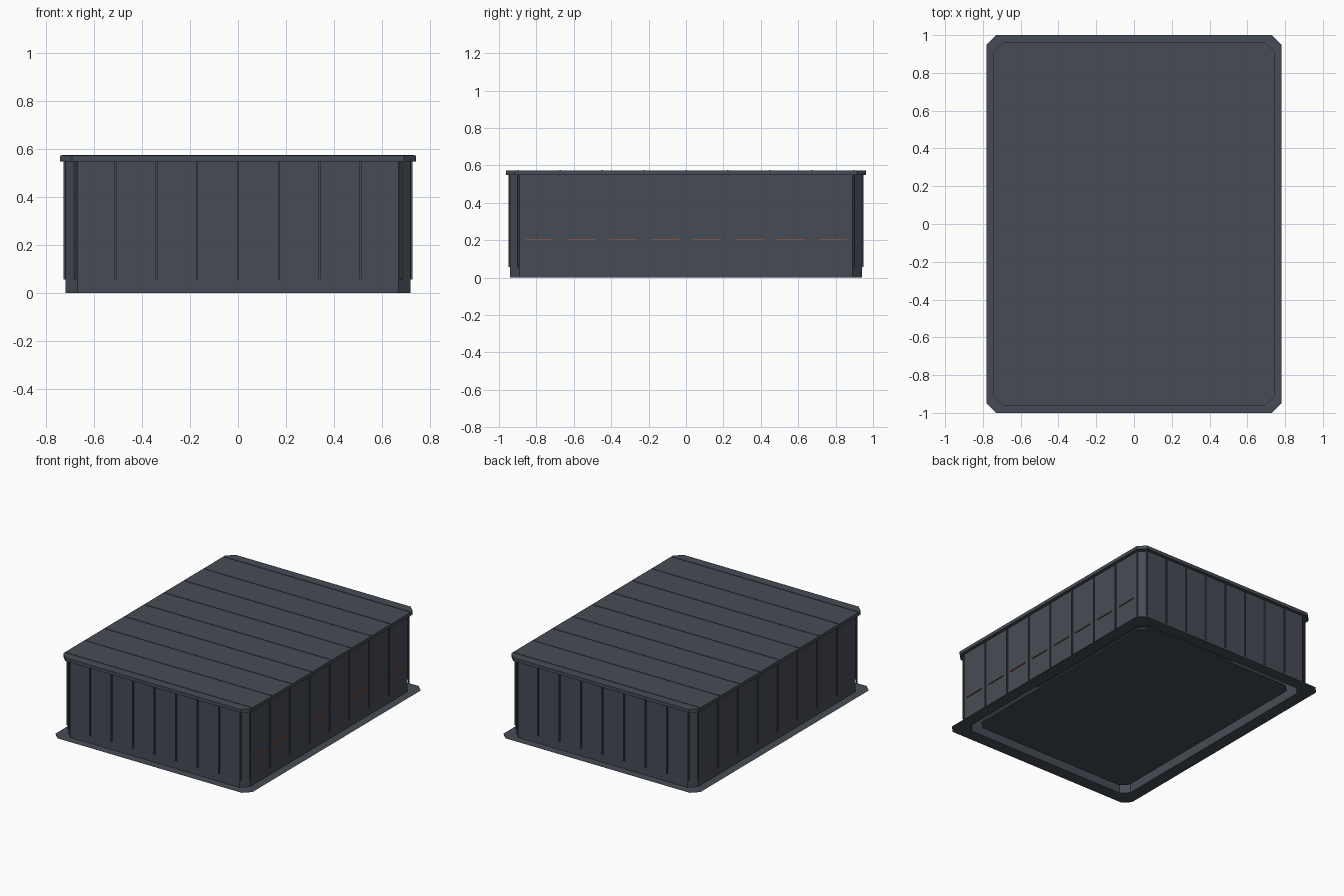
import bpy
import bmesh

cube = bpy.data.objects.get("Cube")
if cube:
    bpy.data.objects.remove(cube, do_unlink=True)


def material(name, color):
    mat = bpy.data.materials.new(name)
    mat.use_nodes = True
    mat.diffuse_color = color
    mat.node_tree.nodes["Principled BSDF"].inputs["Base Color"].default_value = color
    return mat


STEEL = material("slate steel", (0.062, 0.073, 0.093, 1))
RUST = material("rust orange", (0.5, 0.12, 0.03, 1))

HX, HY, CHAMFER = 0.72, 0.94, 0.05   # outer wall half sizes
INNER, FLANGE = -0.03, 0.06          # offsets from the outer wall
RIB_FOOT, WALL_TOP, TOP = 0.056, 0.548, 0.572


def finish(name, bm, mat):
    bmesh.ops.recalc_face_normals(bm, faces=bm.faces)
    mesh = bpy.data.meshes.new(name)
    bm.to_mesh(mesh)
    bm.free()
    mesh.materials.append(mat)
    obj = bpy.data.objects.new(name, mesh)
    bpy.context.collection.objects.link(obj)
    return obj


def loft(name, profile, mat, caps=False):
    """Sweep a profile of (offset from wall, height) round the cut-corner plan."""
    bm = bmesh.new()
    rings = []
    for offset, z in profile:
        x, y, c = HX + offset, HY + offset, CHAMFER
        plan = [(x, c - y), (x, y - c), (x - c, y), (c - x, y),
                (-x, y - c), (-x, c - y), (c - x, -y), (x - c, -y)]
        rings.append([bm.verts.new((px, py, z)) for px, py in plan])
    for a, b in zip(rings, rings[1:]):
        for i in range(len(a)):
            j = (i + 1) % len(a)
            bm.faces.new((a[i], a[j], b[j], b[i]))
    if caps:
        bm.faces.new(rings[0])
        bm.faces.new(rings[-1])
    return finish(name, bm, mat)


def boxes(name, items, mat):
    """Join several boxes, each given as a centre and a size."""
    bm = bmesh.new()
    for centre, size in items:
        verts = bmesh.ops.create_cube(bm, size=1)["verts"]
        bmesh.ops.scale(bm, vec=size, verts=verts)
        bmesh.ops.translate(bm, vec=centre, verts=verts)
    return finish(name, bm, mat)


# Hollow wall shell, flat base flange, floor panel with a gap round it, roof lid
loft("wall_shell", [(INNER, WALL_TOP), (INNER, 0), (0, 0), (0, WALL_TOP)], STEEL)
loft("base_flange", [(0, 0), (FLANGE, 0)], STEEL)
loft("floor_panel", [(-0.08, 0.02), (-0.08, 0.03)], STEEL, caps=True)
loft("roof_lid", [(0.023, WALL_TOP), (0.023, TOP)], STEEL, caps=True)

# Upright ribs standing on the outside of all four walls
PITCH_X, PITCH_Y, RIB = 0.17, 0.224, 0.008
height, middle = WALL_TOP - RIB_FOOT, (WALL_TOP + RIB_FOOT) / 2
steps = range(-4, 5)
boxes("end_wall_ribs", [((i * PITCH_X, s * (HY + RIB / 2), middle), (RIB, RIB, height))
                        for i in steps for s in (-1, 1)], STEEL)
boxes("side_wall_ribs", [((s * (HX + RIB / 2), i * PITCH_Y, middle), (RIB, RIB, height))
                         for i in steps for s in (-1, 1)], STEEL)

# Low seams across the roof
boxes("roof_seams", [((0, i * PITCH_Y, TOP), (2 * HX + 0.03, 0.008, 0.006))
                     for i in steps], STEEL)

# Dashed marking ledge on the left wall
boxes("marking_ledge", [((HX + 0.004, (i + 0.5) * PITCH_Y, 0.205), (0.008, 0.15, 0.003))
                        for i in range(-4, 4)], RUST)
